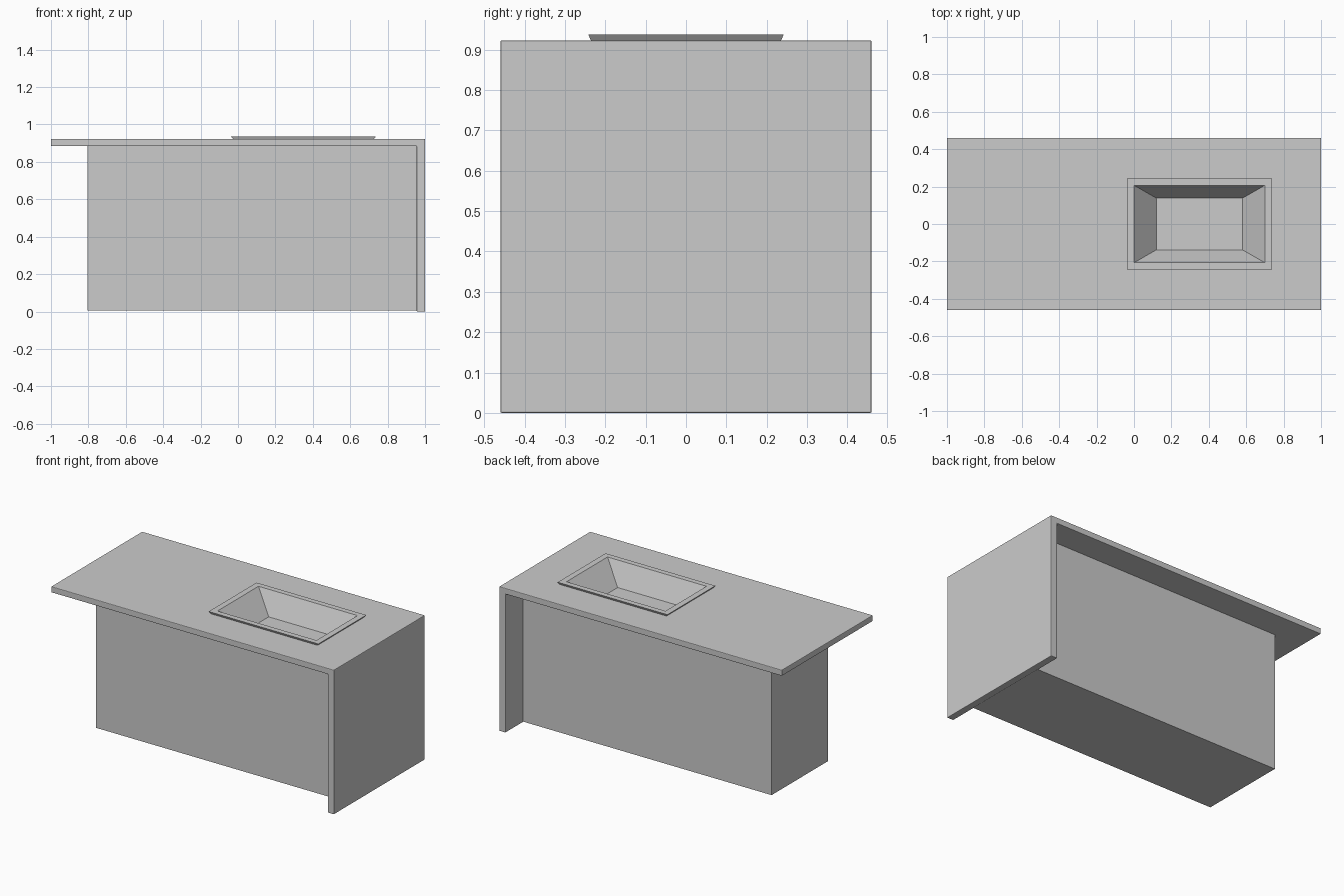
import bpy, bmesh

if "Cube" in bpy.data.objects:
    bpy.data.objects.remove(bpy.data.objects["Cube"])


def make_object(name, bm):
    bmesh.ops.recalc_face_normals(bm, faces=bm.faces)
    mesh = bpy.data.meshes.new(name)
    bm.to_mesh(mesh)
    bm.free()
    obj = bpy.data.objects.new(name, mesh)
    bpy.context.collection.objects.link(obj)
    return obj


def loft_rects(name, rects, cx):
    """Stack rectangles (half x, half y, z) into a closed skin."""
    bm = bmesh.new()
    rings = [[bm.verts.new((cx + sx * hx, sy * hy, z))
              for sx, sy in ((-1, -1), (1, -1), (1, 1), (-1, 1))]
             for hx, hy, z in rects]
    for a, b in zip(rings, rings[1:]):
        for i in range(4):
            j = (i + 1) % 4
            bm.faces.new((a[i], a[j], b[j], b[i]))
    bm.faces.new(rings[0])
    bm.faces.new(rings[-1])
    return make_object(name, bm)


def cut(obj, cutter):
    mod = obj.modifiers.new("sink_hole", "BOOLEAN")
    mod.operation = "DIFFERENCE"
    mod.solver = "EXACT"
    mod.object = cutter


# Worktop with a waterfall end: L profile extruded along y
profile = [(-1, 0.885), (0.955, 0.885), (0.955, 0), (1, 0), (1, 0.923), (-1, 0.923)]
bm = bmesh.new()
face = bm.faces.new([bm.verts.new((x, -0.46, z)) for x, z in profile])
ext = bmesh.ops.extrude_face_region(bm, geom=[face])
bmesh.ops.translate(bm, vec=(0, 0.92, 0),
                    verts=[v for v in ext["geom"] if isinstance(v, bmesh.types.BMVert)])
worktop = make_object("waterfall_worktop", bm)
bevel = worktop.modifiers.new("edge_bevel", "BEVEL")
bevel.width = 0.004
bevel.segments = 2

# Base cabinet
cabinet = loft_rects("base_cabinet", [(0.88, 0.285, 0.005), (0.88, 0.285, 0.885)], 0.075)

# Sink basin: outer wall up, rim, inner wall down to the floor
RIM = 0.937
sink = loft_rects("sink_basin", [(0.262, 0.165, 0.77), (0.388, 0.242, RIM),
                                 (0.35, 0.207, RIM), (0.23, 0.138, 0.80)], 0.35)

# Hidden cutter opens the worktop and cabinet under the sink
cutter = loft_rects("sink_cutter", [(0.258, 0.161, 0.766), (0.384, 0.238, RIM)], 0.35)
cutter.hide_render = True
cutter.hide_viewport = True
cut(worktop, cutter)
cut(cabinet, cutter)
